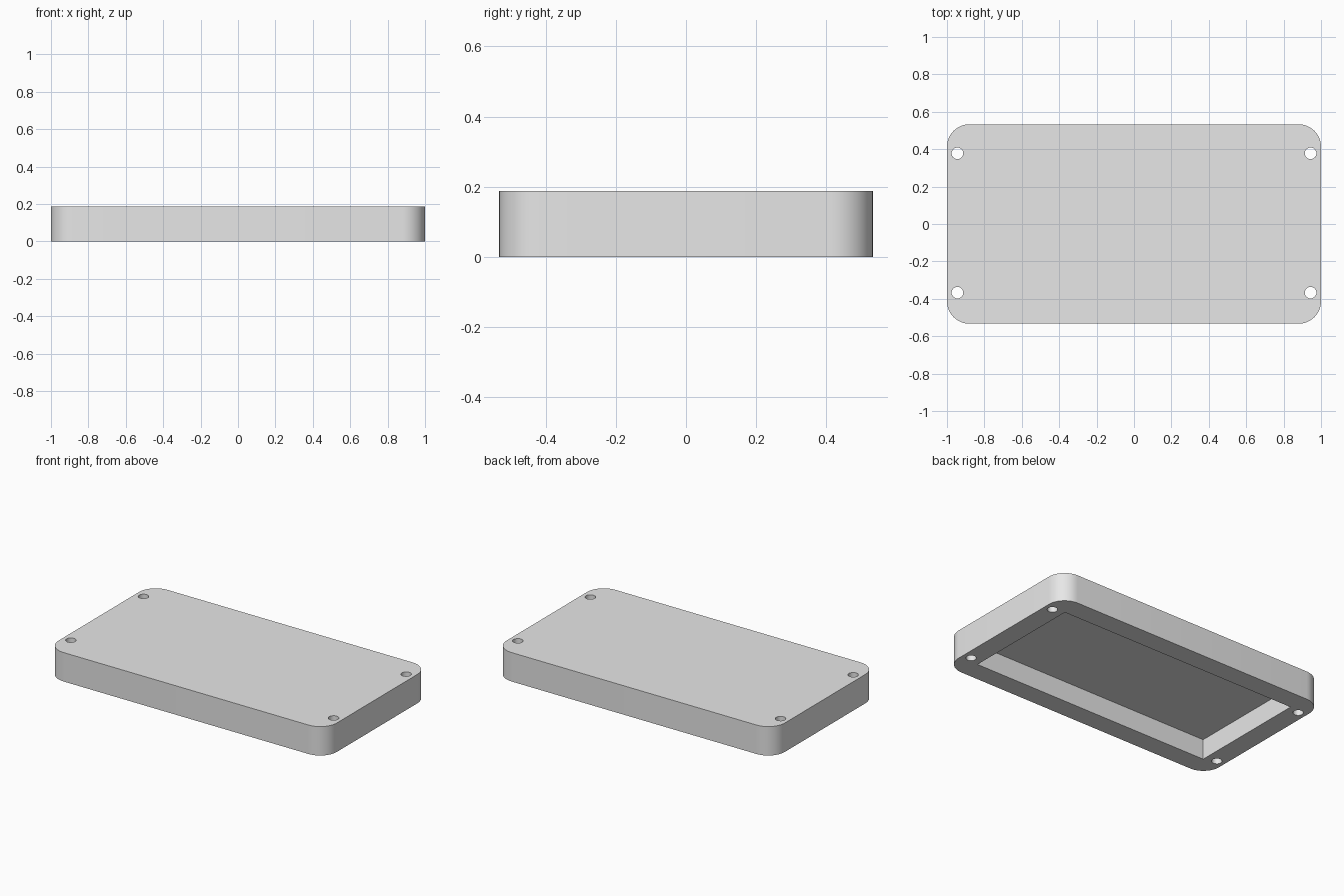
import bpy
import bmesh
from mathutils import Matrix, Vector

cube = bpy.data.objects.get("Cube")
if cube:
    bpy.data.objects.remove(cube, do_unlink=True)

LENGTH, WIDTH, HEIGHT = 2.0, 1.066, 0.188
CORNER = 0.12
POCKET_X, POCKET_Y, POCKET_DEPTH = 1.734, 0.8, 0.132
HOLE_X, HOLE_BACK, HOLE_FRONT, HOLE_RADIUS = 0.944, 0.378, -0.367, 0.031

grey = bpy.data.materials.new("plain grey")
grey.use_nodes = True
grey.diffuse_color = (0.8, 0.8, 0.8, 1)
grey.node_tree.nodes["Principled BSDF"].inputs["Base Color"].default_value = grey.diffuse_color


def make_object(name, bm):
    mesh = bpy.data.meshes.new(name)
    bm.to_mesh(mesh)
    bm.free()
    mesh.materials.append(grey)
    obj = bpy.data.objects.new(name, mesh)
    bpy.context.collection.objects.link(obj)
    return obj


def box(size, z_centre):
    bm = bmesh.new()
    place = Matrix.Translation((0, 0, z_centre)) @ Matrix.Diagonal((*size, 1))
    bmesh.ops.create_cube(bm, size=1, matrix=place)
    return bm


def cut(target, cutter):
    cutter.hide_render = True
    mod = target.modifiers.new("cut", 'BOOLEAN')
    mod.operation = 'DIFFERENCE'
    mod.solver = 'EXACT'
    mod.object = cutter
    bpy.ops.object.modifier_apply(modifier=mod.name)
    bpy.data.objects.remove(cutter, do_unlink=True)


# Cover body with rounded upright corners
bm = box((LENGTH, WIDTH, HEIGHT), HEIGHT / 2)
upright = [e for e in bm.edges
           if abs((e.verts[0].co - e.verts[1].co).normalized().z) > 0.9]
bmesh.ops.bevel(bm, geom=upright, offset=CORNER, segments=12,
                profile=0.5, affect='EDGES')
cover = make_object("enclosure_cover", bm)
bpy.ops.object.select_all(action='DESELECT')
cover.select_set(True)
bpy.context.view_layer.objects.active = cover

# Rectangular pocket open at the underside
cut(cover, make_object("pocket_cutter",
                       box((POCKET_X, POCKET_Y, POCKET_DEPTH * 2), 0)))

# Screw holes through the full height
bm = bmesh.new()
for x in (-HOLE_X, HOLE_X):
    for y in (HOLE_FRONT, HOLE_BACK):
        bmesh.ops.create_cone(bm, cap_ends=True, segments=32, depth=HEIGHT * 2,
                              radius1=HOLE_RADIUS, radius2=HOLE_RADIUS,
                              matrix=Matrix.Translation(Vector((x, y, HEIGHT / 2))))
cut(cover, make_object("screw_hole_cutter", bm))

bpy.ops.object.shade_smooth_by_angle()
